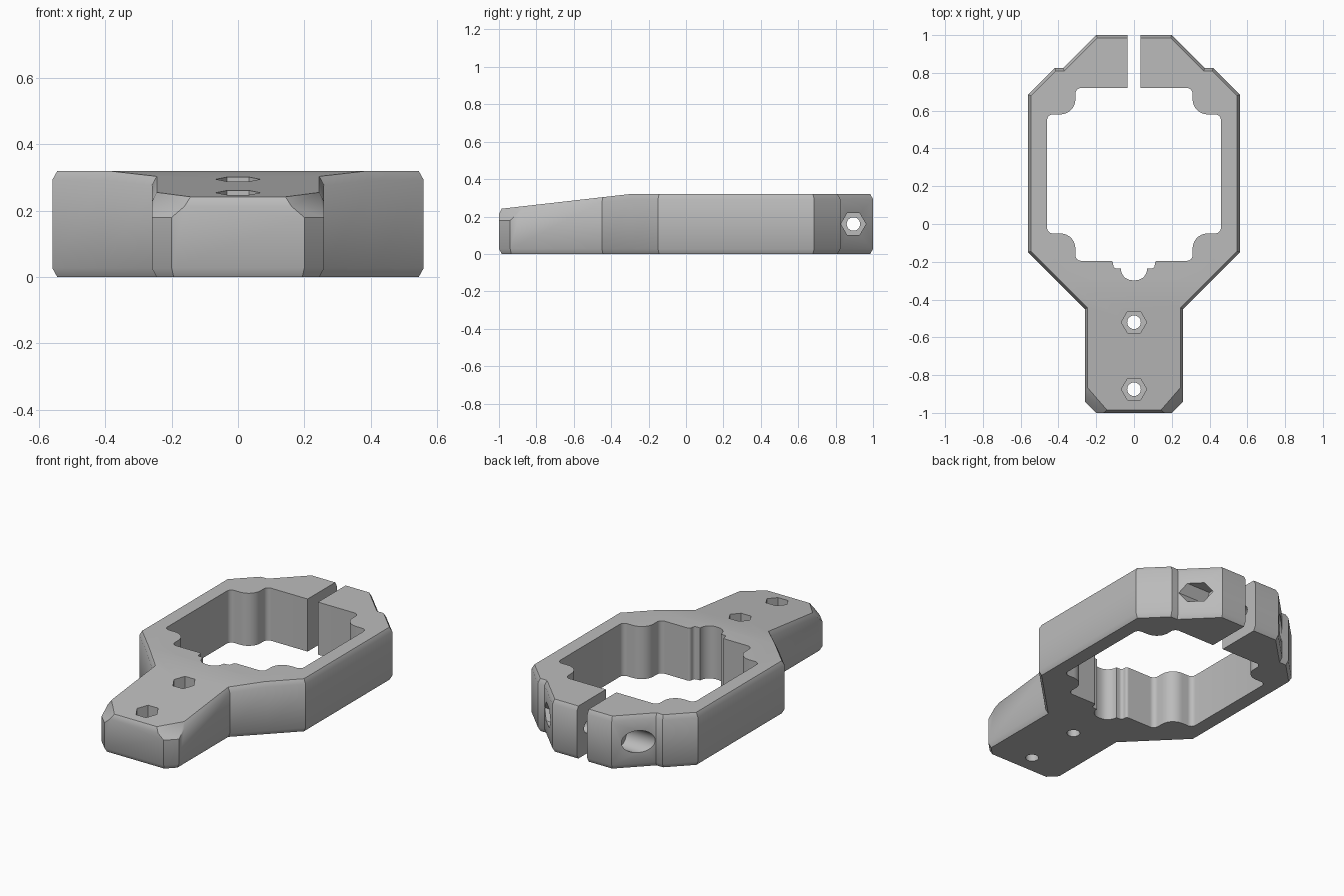
import bpy, bmesh, math
from mathutils import Vector

if "Cube" in bpy.data.objects:
    bpy.data.objects.remove(bpy.data.objects["Cube"])

HEIGHT = 0.32
NUT_R, BOLT_R = 0.067, 0.036

grey = bpy.data.materials.new("plain grey")
grey.use_nodes = True
grey.diffuse_color = (0.5, 0.5, 0.5, 1)
grey.node_tree.nodes["Principled BSDF"].inputs["Base Color"].default_value = (0.5, 0.5, 0.5, 1)


def make_object(name, bm):
    bmesh.ops.recalc_face_normals(bm, faces=bm.faces[:])
    mesh = bpy.data.meshes.new(name)
    bm.to_mesh(mesh)
    bm.free()
    mesh.materials.append(grey)
    obj = bpy.data.objects.new(name, mesh)
    bpy.context.collection.objects.link(obj)
    return obj


def mirrored(half):
    """Close a half outline, given front to back on +x, across x = 0."""
    return half + [Vector((-p.x, p.y)) for p in reversed(half)]


def inset(points, d):
    """Mitred inward offset of a counter-clockwise outline."""
    result = []
    for i, p in enumerate(points):
        a = (p - points[i - 1]).normalized()
        b = (points[(i + 1) % len(points)] - p).normalized()
        na, nb = Vector((-a.y, a.x)), Vector((-b.y, b.x))
        result.append(p + (na + nb) * d / (1 + na.dot(nb)))
    return result


def loft(rings):
    """Solid through stacked (outline, z) rings."""
    bm = bmesh.new()
    loops = [[bm.verts.new((p.x, p.y, z)) for p in pts] for pts, z in rings]
    n = len(loops[0])
    for low, high in zip(loops, loops[1:]):
        for i in range(n):
            j = (i + 1) % n
            bm.faces.new((low[i], low[j], high[j], high[i]))
    bm.faces.new(loops[0])
    bm.faces.new(loops[-1])
    return bm


def fillet(corners, steps=7):
    """Round the inner corners of an open path of (x, y, radius)."""
    pts = [Vector(c[:2]) for c in corners]
    out = []
    for i in range(1, len(pts) - 1):
        p, r = pts[i], corners[i][2]
        if r == 0:
            out.append(p)
            continue
        a, b = (pts[i - 1] - p).normalized(), (pts[i + 1] - p).normalized()
        centre = p + (a + b) * r
        for k in range(steps + 1):
            t = k / steps * math.pi / 2
            out.append(centre - b * r * math.cos(t) - a * r * math.sin(t))
    return out


def cut(target, name, bm):
    cutter = make_object(name, bm)
    cutter.hide_render = True
    mod = target.modifiers.new(name, "BOOLEAN")
    mod.operation, mod.solver, mod.object = "DIFFERENCE", "EXACT", cutter
    bpy.context.view_layer.objects.active = target
    bpy.ops.object.modifier_apply(modifier=name)
    bpy.data.objects.remove(cutter)


def drill(target, name, sides, radius, start, end):
    """Regular prism cut between two points, with a corner on x (or on y if sideways)."""
    start, end = Vector(start), Vector(end)
    axis = end - start
    across = Vector((0, 1, 0)) if axis.x else Vector((1, 0, 0))
    other = axis.normalized().cross(across)
    bm = bmesh.new()
    rims = []
    for centre in (start, end):
        angles = [2 * math.pi * k / sides for k in range(sides)]
        rims.append([bm.verts.new(centre + (across * math.cos(t) + other * math.sin(t)) * radius)
                     for t in angles])
        bm.faces.new(rims[-1])
    for k in range(sides):
        j = (k + 1) % sides
        bm.faces.new((rims[0][k], rims[0][j], rims[1][j], rims[1][k]))
    cut(target, name, bm)


# Outer body: chamfered outline with a narrow arm in front
half = [Vector(p) for p in [(0.2, -1), (0.26, -0.94), (0.26, -0.45), (0.56, -0.15),
                            (0.56, 0.685), (0.42, 0.825), (0.375, 0.825), (0.2, 1)]]
outline = mirrored(half)
small = inset(outline, 0.015)
bm = loft([(small, 0), (outline, 0.027), (outline, HEIGHT - 0.027), (small, HEIGHT)])

# Arm top slopes down to the front
geom = bm.verts[:] + bm.edges[:] + bm.faces[:]
bmesh.ops.bisect_plane(bm, geom=geom, plane_co=(0, -0.3, 0), plane_no=(0, 1, 0))
for v in bm.verts:
    if v.co.z > HEIGHT / 2 and v.co.y < -0.3:
        v.co.z += (v.co.y + 0.3) * 0.114

# Front upper corners cut off at an angle
for side in (-1, 1):
    geom = bm.verts[:] + bm.edges[:] + bm.faces[:]
    bmesh.ops.bisect_plane(bm, geom=geom, plane_co=(side * 0.2, -1, 0.18),
                           plane_no=(side * 0.86, -0.86, 1), clear_outer=True)
    bmesh.ops.holes_fill(bm, edges=[e for e in bm.edges if e.is_boundary], sides=0)
body = make_object("clamp_bracket", bm)

# Central opening with stepped, rounded corners
opening = fillet([(0, -0.298, 0), (0.07, -0.298, 0.062), (0.07, -0.235, 0),
                  (0.11, -0.235, 0.018), (0.11, -0.195, 0.015), (0.31, -0.195, 0.03),
                  (0.31, -0.05, 0.08), (0.46, -0.05, 0.03), (0.46, 0.58, 0.03),
                  (0.31, 0.58, 0.08), (0.31, 0.72, 0.03), (0, 0.72, 0)])
ring = mirrored(opening)
cut(body, "opening", loft([(ring, -0.1), (ring, 0.5)]))

# Clamp slot at the back
slot = mirrored([Vector((0.035, 0.6)), Vector((0.035, 1.1))])
cut(body, "slot", loft([(slot, -0.1), (slot, 0.5)]))

# Two bolt holes with nut pockets in the arm
for y in (-0.52, -0.875):
    drill(body, "arm_bolt_hole", 24, BOLT_R, (0, y, -0.1), (0, y, 0.5))
    drill(body, "arm_nut_pocket", 6, NUT_R, (0, y, 0.13), (0, y, 0.5))

# Clamp bolt: nut pocket on one side, round head recess on the other
drill(body, "clamp_bolt_hole", 24, BOLT_R, (-0.6, 0.895, 0.16), (0.6, 0.895, 0.16))
drill(body, "clamp_nut_pocket", 6, NUT_R, (0.18, 0.895, 0.16), (0.6, 0.895, 0.16))
drill(body, "clamp_head_recess", 32, NUT_R, (-0.6, 0.895, 0.16), (-0.18, 0.895, 0.16))

bpy.ops.object.select_all(action="DESELECT")
body.select_set(True)
bpy.context.view_layer.objects.active = body
bpy.ops.object.shade_smooth_by_angle(angle=math.radians(38))
